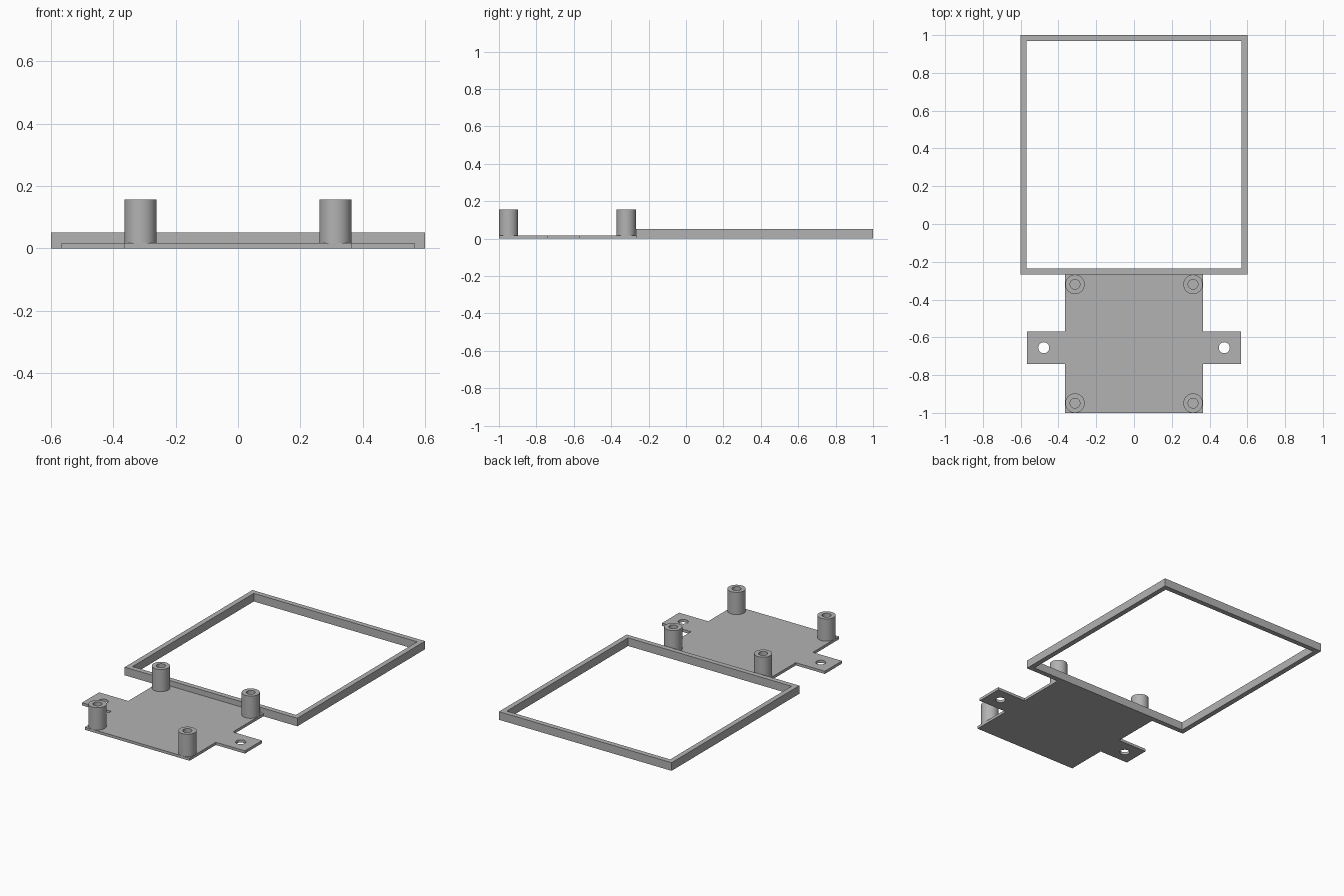
import bpy, bmesh, math

cube = bpy.data.objects.get("Cube")
if cube:
    bpy.data.objects.remove(cube, do_unlink=True)

# Single grey material
grey = bpy.data.materials.new("plain grey")
grey.use_nodes = True
COLOUR = (0.45, 0.45, 0.45, 1)
grey.diffuse_color = COLOUR
grey.node_tree.nodes["Principled BSDF"].inputs["Base Color"].default_value = COLOUR

FRONT, JOIN, BACK = -1.0, -0.268, 1.0
PLATE_X, PLATE_TOP = 0.364, 0.017
POST_R, BORE_R, POST_TOP = 0.0515, 0.026, 0.157


def finish(name, bm):
    bmesh.ops.recalc_face_normals(bm, faces=bm.faces)
    mesh = bpy.data.meshes.new(name)
    bm.to_mesh(mesh)
    bm.free()
    mesh.materials.append(grey)
    obj = bpy.data.objects.new(name, mesh)
    bpy.context.collection.objects.link(obj)
    return obj


def activate(obj):
    bpy.ops.object.select_all(action='DESELECT')
    obj.select_set(True)
    bpy.context.view_layer.objects.active = obj


def tube(name, profile, location, steps=48):
    """Revolve a closed (radius, z) profile about the vertical axis."""
    bm = bmesh.new()
    rings = []
    for i in range(steps):
        a = math.tau * i / steps
        rings.append([bm.verts.new((r * math.cos(a), r * math.sin(a), z)) for r, z in profile])
    n = len(profile)
    for i in range(steps):
        a, b = rings[i], rings[(i + 1) % steps]
        for j in range(n):
            k = (j + 1) % n
            bm.faces.new((a[j], b[j], b[k], a[k]))
    obj = finish(name, bm)
    obj.location = location
    activate(obj)
    bpy.ops.object.shade_smooth_by_angle()
    return obj


# Rectangular open frame
def rectangle(inset, z):
    x, y0, y1 = 0.6 - inset, JOIN + inset, BACK - inset
    return [(-x, y0, z), (x, y0, z), (x, y1, z), (-x, y1, z)]


bm = bmesh.new()
loops = [[bm.verts.new(p) for p in rectangle(inset, z)]
         for inset, z in ((0, 0), (0, 0.051), (0.032, 0.051), (0.032, 0))]
for i in range(4):
    a, b = loops[i], loops[(i + 1) % 4]
    for j in range(4):
        k = (j + 1) % 4
        bm.faces.new((a[j], a[k], b[k], b[j]))
finish("open_frame", bm)

# Base plate with a side tab on each side
TAB_X, TAB_FRONT, TAB_BACK = 0.566, -0.74, -0.57
half = [(PLATE_X, FRONT), (PLATE_X, TAB_FRONT), (TAB_X, TAB_FRONT),
        (TAB_X, TAB_BACK), (PLATE_X, TAB_BACK), (PLATE_X, JOIN)]
outline = half + [(-x, y) for x, y in reversed(half)]
bm = bmesh.new()
face = bm.faces.new([bm.verts.new((x, y, 0)) for x, y in outline])
extruded = bmesh.ops.extrude_face_region(bm, geom=[face], use_keep_orig=True)["geom"]
bmesh.ops.translate(bm, vec=(0, 0, PLATE_TOP),
                    verts=[g for g in extruded if isinstance(g, bmesh.types.BMVert)])
plate = finish("base_plate", bm)

# Screw holes through the tabs
for side in (-1, 1):
    bpy.ops.mesh.primitive_cylinder_add(vertices=48, radius=0.029, depth=0.2,
                                        location=(side * 0.478, -0.655, 0))
    cutter = bpy.context.object
    cutter.name = "hole_cutter"
    cutter.hide_render = True
    cutter.data.materials.append(grey)
    cut = plate.modifiers.new("screw hole", 'BOOLEAN')
    cut.operation = 'DIFFERENCE'
    cut.solver = 'EXACT'
    cut.object = cutter
    activate(plate)
    bpy.ops.object.modifier_apply(modifier=cut.name)
    bpy.data.objects.remove(cutter, do_unlink=True)
activate(plate)
bpy.ops.object.shade_smooth_by_angle()

# Hollow standoff posts at the plate corners
post_profile = [(POST_R, PLATE_TOP), (POST_R, POST_TOP),
                (BORE_R, POST_TOP), (BORE_R, PLATE_TOP)]
for side, x in (("left", PLATE_X - POST_R), ("right", POST_R - PLATE_X)):
    for end, y in (("front", FRONT + POST_R), ("back", JOIN - POST_R)):
        tube(f"{end}_{side}_post", post_profile, (x, y, 0))
